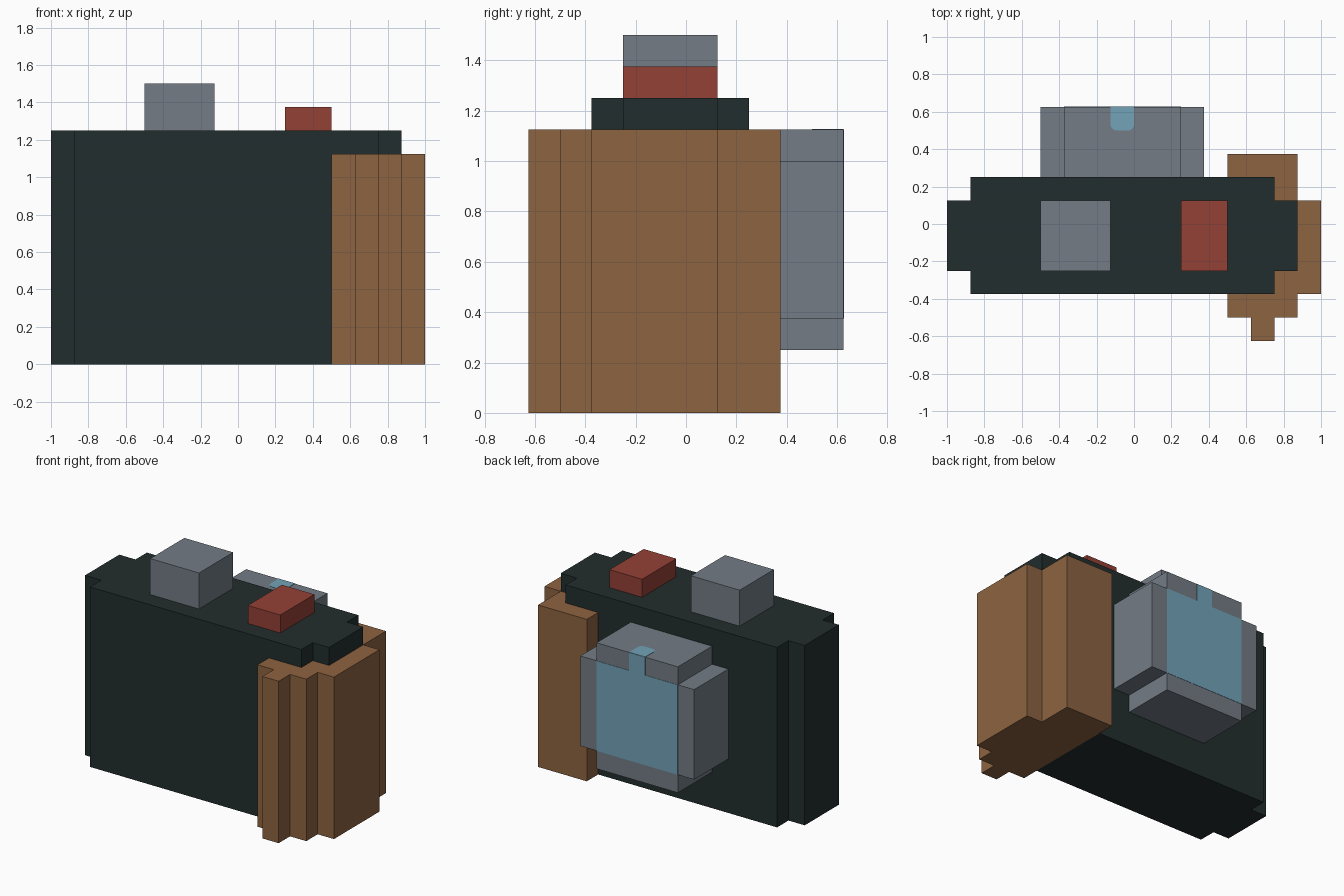
import bpy
import bmesh
import math

cube = bpy.data.objects.get("Cube")
if cube:
    bpy.data.objects.remove(cube, do_unlink=True)

U = 0.125  # block size shared by every part


def material(name, srgb):
    lin = [(c / 255 / 12.92) if c <= 10 else ((c / 255 + 0.055) / 1.055) ** 2.4 for c in srgb]
    mat = bpy.data.materials.new(name)
    mat.use_nodes = True
    mat.diffuse_color = (*lin, 1)
    bsdf = mat.node_tree.nodes["Principled BSDF"]
    bsdf.inputs["Base Color"].default_value = (*lin, 1)
    bsdf.inputs["Roughness"].default_value = 0.8
    return mat


DARK = material("dark body", (34, 45, 45))
BROWN = material("brown grip", (141, 99, 65))
GREY = material("grey metal", (115, 124, 133))
RED = material("red button", (148, 65, 54))
BLUE = material("blue screen", (115, 163, 184))


def prism(name, outline, low, high, mat, axis="z"):
    """Extrude an outline, in block units, along z (outline x, y) or y (outline x, z)."""
    bm = bmesh.new()
    place = (lambda a, b: (a, b, low)) if axis == "z" else (lambda a, b: (a, low, b))
    face = bm.faces.new([bm.verts.new(place(a, b)) for a, b in outline])
    new = bmesh.ops.extrude_face_region(bm, geom=[face])["geom"]
    step = (0, 0, high - low) if axis == "z" else (0, high - low, 0)
    bmesh.ops.translate(bm, vec=step, verts=[g for g in new if isinstance(g, bmesh.types.BMVert)])
    bmesh.ops.scale(bm, vec=(U, U, U), verts=bm.verts)
    bmesh.ops.recalc_face_normals(bm, faces=bm.faces)
    mesh = bpy.data.meshes.new(name)
    bm.to_mesh(mesh)
    bm.free()
    mesh.materials.append(mat)
    obj = bpy.data.objects.new(name, mesh)
    bpy.context.collection.objects.link(obj)
    return obj


def rect(x0, x1, y0, y1):
    return [(x0, y0), (x1, y0), (x1, y1), (x0, y1)]


# Body with a stepped end, and its top slab reaching over the grip
prism("body", [(-8, -2), (-7, -2), (-7, -3), (4, -3), (4, 2), (-7, 2), (-7, 1), (-8, 1)],
      0, 10, DARK)
prism("body_overhang", [(4, -3), (6, -3), (6, -2), (7, -2), (7, 1), (6, 1), (6, 2), (4, 2)],
      9, 10, DARK)

# Stepped hand grip
prism("grip", [(4, -4), (5, -4), (5, -5), (6, -5), (6, -4), (7, -4), (7, -3), (8, -3),
               (8, 1), (7, 1), (7, 3), (4, 3)], 0, 9, BROWN)

# Top dial and shutter button
prism("top_dial", rect(-4, -1, -2, 1), 10, 12, GREY)
prism("shutter_button", rect(2, 4, -2, 1), 10, 11, RED)

# Rear housing: a rectangle with notched corners
prism("rear_housing", [(-3, 2), (2, 2), (2, 3), (3, 3), (3, 8), (2, 8), (2, 9), (-3, 9),
                       (-3, 8), (-4, 8), (-4, 3), (-3, 3)], 2, 5, GREY, "y")

# Screen plate with a tab that folds onto the housing top
T = 0.016
prism("screen", [(-3, 3), (2, 3), (2, 8), (0, 8), (0, 9), (-1, 9), (-1, 8), (-3, 8)],
      5, 5 + T, BLUE, "y")
R = 0.25
tab = [(0, 5), (-1, 5)]
for cx, start in ((-1 + R, 180), (-R, 270)):
    for i in range(5):
        a = math.radians(start + i * 22.5)
        tab.append((cx + R * math.cos(a), 4 + R + R * math.sin(a)))
prism("screen_tab", tab, 9, 9 + T, BLUE)
